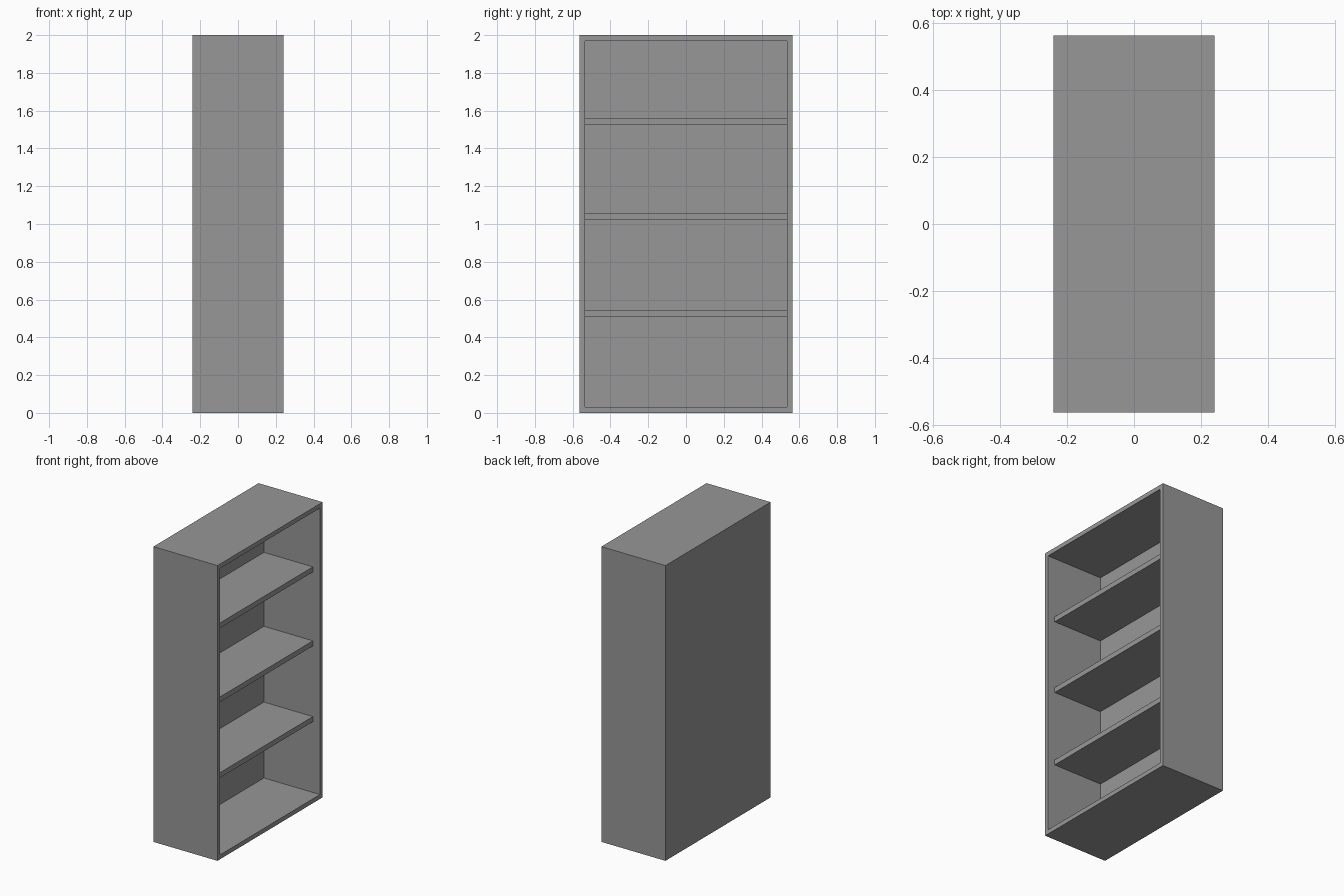
import bpy

cube = bpy.data.objects.get("Cube")
if cube:
    bpy.data.objects.remove(cube, do_unlink=True)

# Overall size: the open side faces +x
DEPTH, WIDTH, HEIGHT = 0.48, 1.125, 2.0
FRONT, SIDE = DEPTH / 2, WIDTH / 2
BOARD = 0.028
BACK_INNER = -0.18
SHELF_FRONT = 0.187

grey = bpy.data.materials.new("plain grey")
grey.use_nodes = True
colour = (0.31, 0.31, 0.31, 1)
grey.diffuse_color = colour
grey.node_tree.nodes["Principled BSDF"].inputs["Base Color"].default_value = colour


def box(name, low, high):
    """Add a box spanning two opposite corners."""
    bpy.ops.mesh.primitive_cube_add(size=1, location=[(a + b) / 2 for a, b in zip(low, high)])
    obj = bpy.context.object
    obj.name = name
    obj.scale = [b - a for a, b in zip(low, high)]
    bpy.ops.object.transform_apply(location=False, rotation=False, scale=True)
    obj.data.materials.append(grey)
    return obj


# Cabinet: one solid block hollowed out from its open side
cabinet = box("cabinet", (-FRONT, -SIDE, 0), (FRONT, SIDE, HEIGHT))
cutter = box("cabinet_cutter", (BACK_INNER, BOARD - SIDE, 0.03),
             (FRONT + 0.1, SIDE - BOARD, HEIGHT - 0.03))
hollow = cabinet.modifiers.new("hollow", 'BOOLEAN')
hollow.object = cutter
hollow.operation = 'DIFFERENCE'
hollow.solver = 'EXACT'
bpy.context.view_layer.objects.active = cabinet
bpy.ops.object.modifier_apply(modifier=hollow.name)
bpy.data.objects.remove(cutter, do_unlink=True)

# Shelves: set back a little from the opening
for name, z in (("lower", 0.509), ("middle", 1.022), ("upper", 1.523)):
    box(name + "_shelf", (BACK_INNER, BOARD - SIDE, z),
        (SHELF_FRONT, SIDE - BOARD, z + 0.035))
